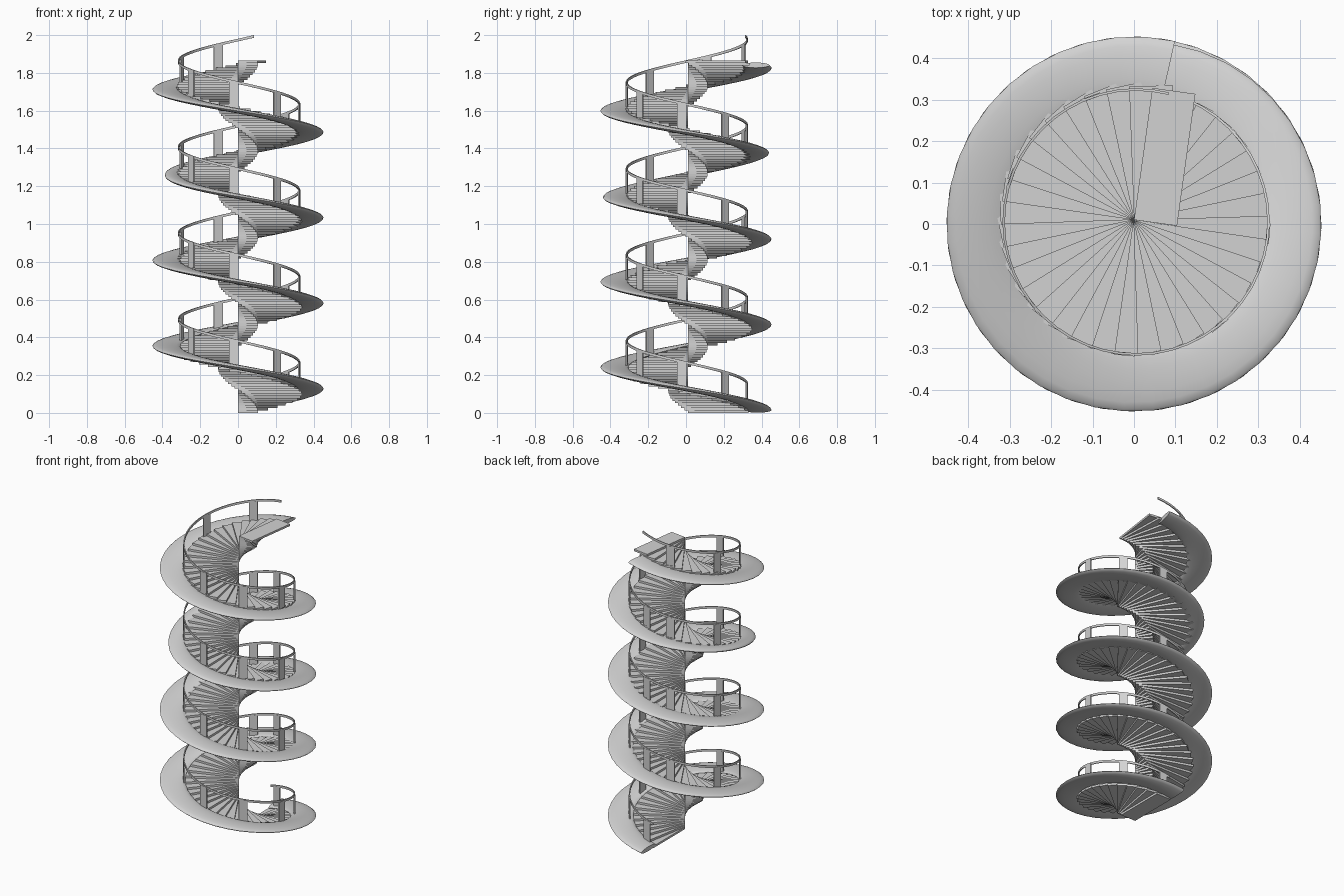
import bpy, bmesh, math
from mathutils import Matrix, Vector

cube = bpy.data.objects.get("Cube")
if cube:
    bpy.data.objects.remove(cube, do_unlink=True)

grey = bpy.data.materials.new("light_grey")
grey.use_nodes = True
COLOUR = (0.65, 0.65, 0.65, 1)
grey.diffuse_color = COLOUR
grey.node_tree.nodes["Principled BSDF"].inputs["Base Color"].default_value = COLOUR


def finish(name, bm, smooth=False):
    bmesh.ops.recalc_face_normals(bm, faces=bm.faces)
    mesh = bpy.data.meshes.new(name)
    bm.to_mesh(mesh)
    bm.free()
    mesh.materials.append(grey)
    obj = bpy.data.objects.new(name, mesh)
    bpy.context.collection.objects.link(obj)
    if smooth:
        bpy.ops.object.select_all(action="DESELECT")
        obj.select_set(True)
        bpy.context.view_layer.objects.active = obj
        bpy.ops.object.shade_smooth_by_angle(angle=math.radians(40))
    return obj


def add_box(bm, low, high, matrix):
    low, high = Vector(low), Vector(high)
    place = Matrix.Translation((low + high) / 2) @ Matrix.Diagonal((*(high - low), 1))
    bmesh.ops.create_cube(bm, size=1, matrix=matrix @ place)


def turned(turns, x=0, y=0, z=0):
    # Clockwise climb that begins at the back
    return Matrix.Translation((x, y, z)) @ Matrix.Rotation(-turns * math.tau, 4, "Z")


def sweep(name, end, per_turn, section, shift=(0, 0)):
    # Closed section of (radius, height) points carried up the spiral
    bm = bmesh.new()
    count = round(end * per_turn)
    rings = []
    for i in range(count + 1):
        t = end * i / count
        a = t * math.tau
        rings.append([bm.verts.new((shift[0] + r * math.sin(a),
                                    shift[1] + r * math.cos(a), z))
                      for r, z in section(t)])
    for a, b in zip(rings, rings[1:]):
        for k in range(len(a)):
            n = (k + 1) % len(a)
            bm.faces.new((a[k], a[n], b[n], b[k]))
    bm.faces.new(rings[0])
    bm.faces.new(rings[-1])
    return finish(name, bm, True)


# Overlapping rectangular treads, each hinged on the axis by one corner
STEPS, RISE = 146, 0.01278
bm = bmesh.new()
for i in range(STEPS):
    add_box(bm, (0, 0, 0), (0.105, 0.322, RISE),
            turned(i * 4.022 / (STEPS - 1), y=0.01, z=i * RISE))
finish("treads", bm)


# Outer flattened spiral band, narrower on part of the third turn
def band_section(t):
    outer = 0.453 - 0.065 * math.exp(-((t - 2.75) / 0.2) ** 2)
    inner = 0.305
    mid, half = (outer + inner) / 2, (outer - inner) / 2
    z = 0.015 + 0.4525 * t
    return [(mid + half * math.cos(k * math.tau / 16),
             z + 0.014 * math.sin(k * math.tau / 16)) for k in range(16)]


sweep("outer_band", 4.035, 40, band_section)


# Handrail ribbon
def rail_height(t):
    return 0.151 + 0.456 * t


def rail_section(t):
    z = rail_height(t)
    return [(r, z + h) for r, h in
            ((0.317, -0.007), (0.323, -0.007), (0.323, 0.007), (0.317, 0.007))]


sweep("handrail", 4.04, 48, rail_section, (0.005, 0.005))

# Flat posts between treads and handrail
bm = bmesh.new()
for turn in range(4):
    for degrees in (8, 51, 95, 141, 185, 232, 289, 340):
        t = turn + degrees / 360
        add_box(bm, (-0.025, 0.316, -0.135), (0.025, 0.324, 0),
                turned(t, 0.005, 0.005, rail_height(t)))
finish("rail_posts", bm)
